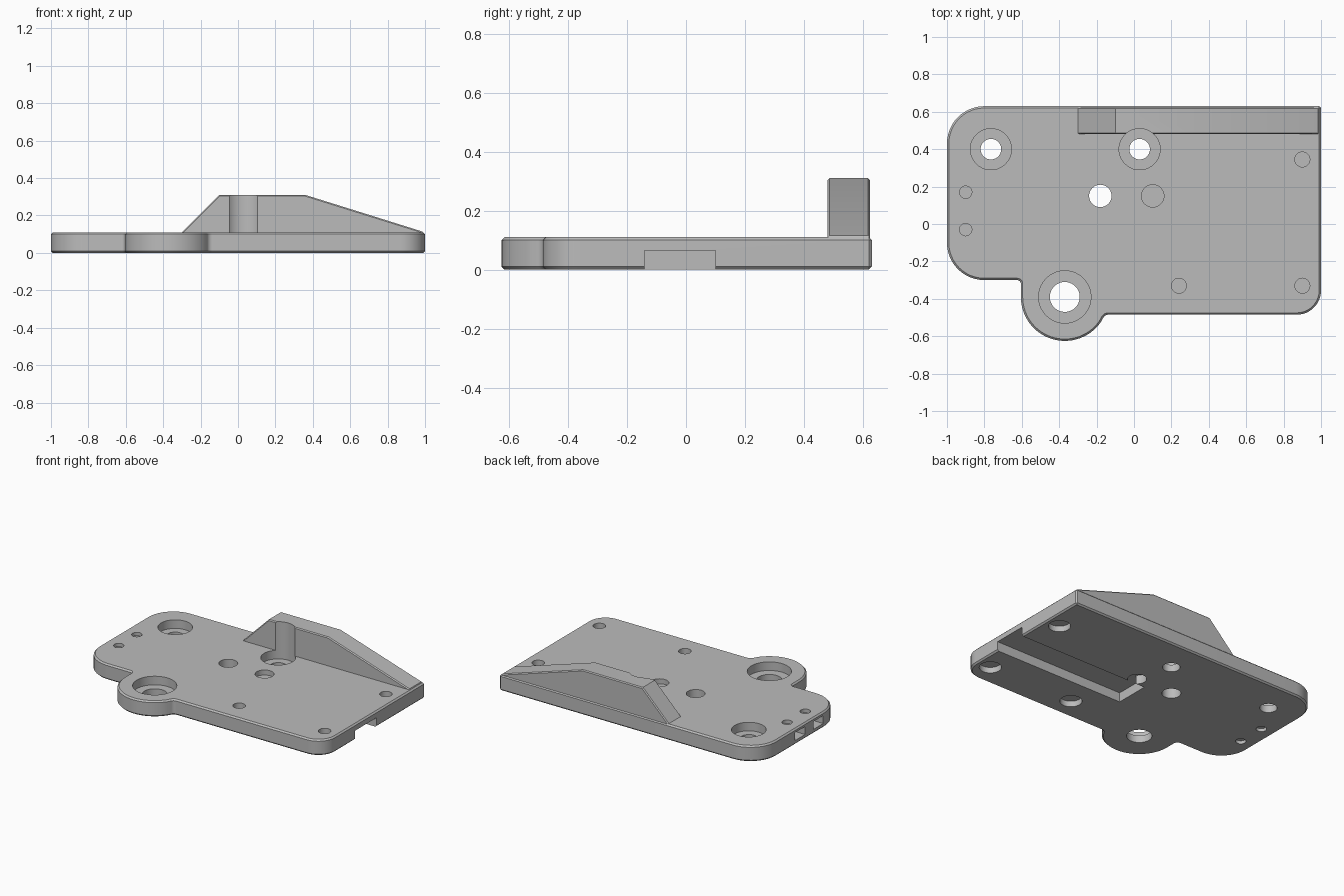
import bpy, bmesh, math
from mathutils import Vector

cube = bpy.data.objects.get("Cube")
if cube:
    bpy.data.objects.remove(cube, do_unlink=True)

grey = bpy.data.materials.new("plain_grey")
grey.use_nodes = True
grey.diffuse_color = (0.5, 0.5, 0.5, 1)
grey.node_tree.nodes["Principled BSDF"].inputs["Base Color"].default_value = (0.5, 0.5, 0.5, 1)


def rounded(corners, steps=12):
    """Turn (x, y, radius) corners into an outline with rounded corners."""
    out = []
    for i, (x, y, r) in enumerate(corners):
        p = Vector((x, y))
        if r == 0:
            out.append(p)
            continue
        a = (Vector(corners[i - 1][:2]) - p).normalized()
        b = (Vector(corners[(i + 1) % len(corners)][:2]) - p).normalized()
        half = a.angle(b) / 2
        c = p + (a + b).normalized() * (r / math.sin(half))
        v0 = p + a * (r / math.tan(half)) - c
        v1 = p + b * (r / math.tan(half)) - c
        start = math.atan2(v0.y, v0.x)
        turn = math.remainder(math.atan2(v1.y, v1.x) - start, math.tau)
        for k in range(steps + 1):
            t = start + turn * k / steps
            out.append(c + r * Vector((math.cos(t), math.sin(t))))
    return out


def prism(name, points, offset):
    """Extrude a closed loop of 3D points along offset."""
    bm = bmesh.new()
    face = bm.faces.new([bm.verts.new(p) for p in points])
    top = bmesh.ops.extrude_face_region(bm, geom=[face])["geom"]
    bmesh.ops.translate(bm, vec=offset, verts=[v for v in top if isinstance(v, bmesh.types.BMVert)])
    bmesh.ops.recalc_face_normals(bm, faces=bm.faces)
    mesh = bpy.data.meshes.new(name)
    bm.to_mesh(mesh)
    bm.free()
    mesh.materials.append(grey)
    obj = bpy.data.objects.new(name, mesh)
    bpy.context.collection.objects.link(obj)
    return obj


cutters = []


def cutter(obj):
    obj.hide_render = True
    cutters.append(obj)
    return obj


def hole(x, y, r, z0, z1):
    ring = [(x + r * math.cos(math.tau * k / 40), y + r * math.sin(math.tau * k / 40), z0) for k in range(40)]
    return cutter(prism("hole_cutter", ring, (0, 0, z1 - z0)))


def pocket(x0, x1, y0, y1, z0, z1):
    loop = [(x0, y0, z0), (x1, y0, z0), (x1, y1, z0), (x0, y1, z0)]
    return cutter(prism("pocket_cutter", loop, (0, 0, z1 - z0)))


def finish(obj, bevel, limit, cuts):
    """Chamfer, cut, bake the modifiers and shade."""
    m = obj.modifiers.new("chamfer", "BEVEL")
    m.width, m.segments = bevel, 1
    m.limit_method, m.angle_limit = "ANGLE", math.radians(limit)
    for c in cuts:
        m = obj.modifiers.new("cut", "BOOLEAN")
        m.operation, m.solver, m.object = "DIFFERENCE", "EXACT", c
    bpy.ops.object.select_all(action="DESELECT")
    obj.select_set(True)
    bpy.context.view_layer.objects.active = obj
    bpy.ops.object.convert(target="MESH")
    bpy.ops.object.shade_smooth_by_angle(angle=math.radians(30))


TOP = 0.11

# Base plate with a round lobe on the front edge
lobe = [(-0.37 + 0.235 * math.cos(math.radians(a)), -0.39 + 0.235 * math.sin(math.radians(a)), 0)
        for a in range(180, 326, 5)]
outline = rounded([(1, 0.63, 0), (-1, 0.63, 0.2), (-1, -0.3, 0.2), (-0.605, -0.3, 0.02)]
                  + lobe + [(-0.155, -0.485, 0.03), (1, -0.485, 0.13)])
plate = prism("base_plate", [(p.x, p.y, 0) for p in outline], (0, 0, TOP))

# Sloped rib along the back edge
profile = [(-0.3, 0.1), (-0.3, TOP), (-0.1, 0.31), (0.36, 0.31), (0.99, 0.113), (0.99, 0.1)]
rib = prism("back_rib", [(x, 0.48, z) for x, z in profile], (0, 0.143, 0))

# Counterbored mounting holes; the middle one also notches the rib
for x, y, r, big in [(-0.765, 0.4, 0.055, 0.11), (-0.37, -0.39, 0.08, 0.14), (0.03, 0.4, 0.055, 0.11)]:
    hole(x, y, r, -0.1, 0.2)
    rib_notch = hole(x, y, big, 0.05, 0.5)

# Plain through hole and the thin-floored hole beside the slot
hole(-0.18, 0.15, 0.06, -0.1, 0.2)
hole(0.1, 0.15, 0.06, 0.075, 0.2)
hole(0.1, 0.15, 0.06, -0.1, 0.062)

# Screw holes with wider recesses underneath and a thin web between
for x, y in [(0.9, 0.345), (0.9, -0.33), (0.24, -0.33)]:
    hole(x, y, 0.04, 0.05, 0.2)
    hole(x, y, 0.07, -0.1, 0.04)

# Nut pockets in the end face with small holes above and below
for y in (0.17, -0.03):
    pocket(-1.1, -0.83, y - 0.055, y + 0.055, 0.03, 0.085)
    hole(-0.9, y, 0.033, 0.07, 0.2)
    hole(-0.9, y, 0.033, -0.1, 0.022)

# Slot under the plate, open at the end
pocket(0, 1.1, -0.14, 0.1, -0.1, 0.065)

finish(plate, 0.01, 60, cutters)
finish(rib, 0.008, 50, [rib_notch])
for c in cutters:
    bpy.data.objects.remove(c, do_unlink=True)
